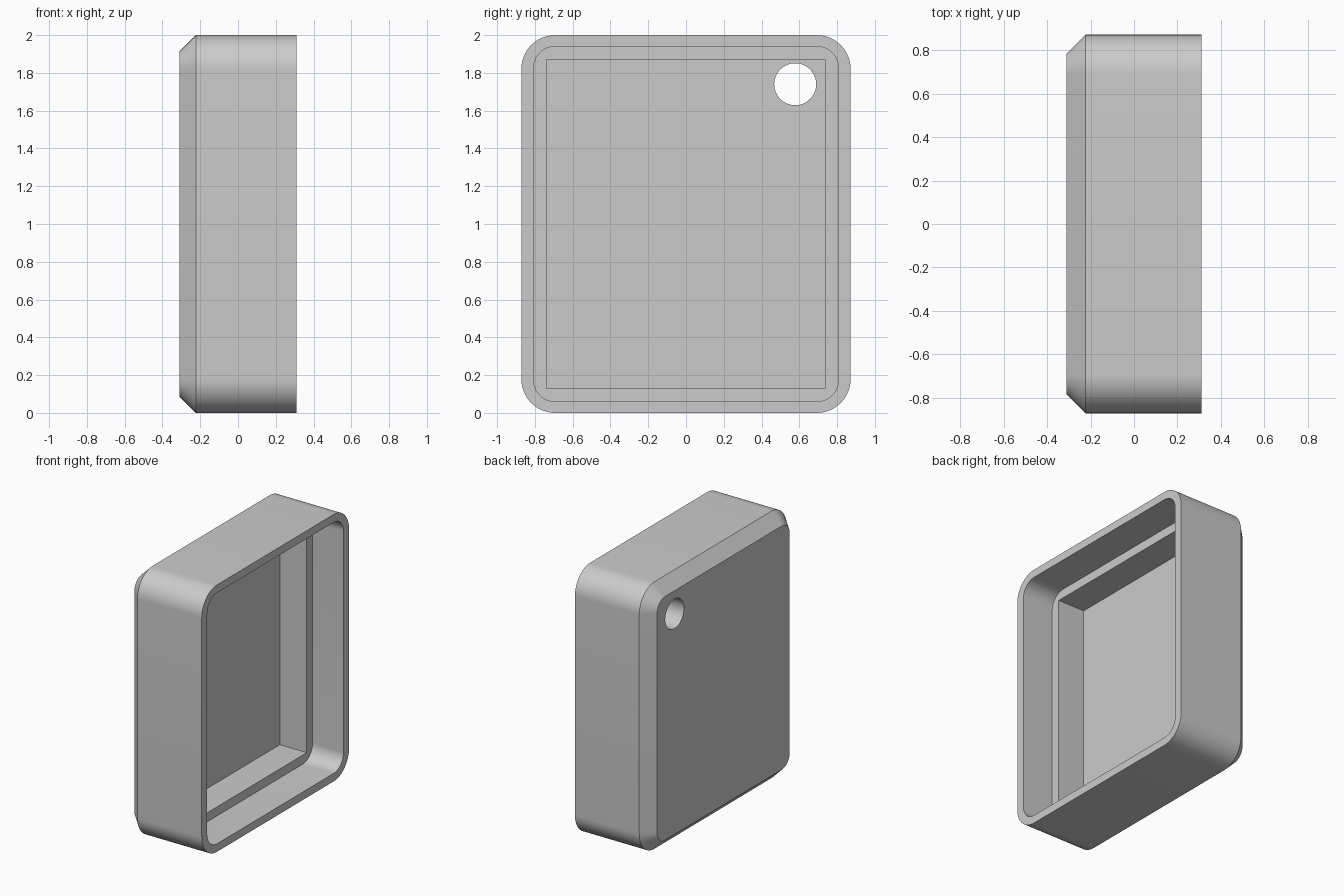
import bpy, bmesh, math

if "Cube" in bpy.data.objects:
    bpy.data.objects.remove(bpy.data.objects["Cube"])

SEG = 16  # steps per rounded corner


def rounded_ring(bm, x, half_y, half_z, r):
    """Rounded rectangle in the YZ plane, centred on z = 1."""
    ring = []
    for k, (sy, sz) in enumerate([(1, 1), (-1, 1), (-1, -1), (1, -1)]):
        for i in range(SEG + 1 if r else 1):
            a = math.pi / 2 * (k + i / SEG)
            ring.append(bm.verts.new((x, sy * (half_y - r) + r * math.cos(a),
                                      1 + sz * (half_z - r) + r * math.sin(a))))
    return ring


def loft(name, sections):
    """Closed solid through a stack of rounded rectangles (x, half_y, half_z, r)."""
    bm = bmesh.new()
    rings = [rounded_ring(bm, *s) for s in sections]
    bm.faces.new(rings[0])
    bm.faces.new(rings[-1])
    for a, b in zip(rings, rings[1:]):
        for i in range(len(a)):
            j = (i + 1) % len(a)
            bm.faces.new((a[i], a[j], b[j], b[i]))
    bmesh.ops.recalc_face_normals(bm, faces=bm.faces)
    mesh = bpy.data.meshes.new(name)
    bm.to_mesh(mesh)
    bm.free()
    ob = bpy.data.objects.new(name, mesh)
    bpy.context.collection.objects.link(ob)
    return ob


# Outer shell with a chamfered back edge
case = loft("case", [(-0.31, 0.785, 0.913, 0.093),
                     (-0.223, 0.872, 1.0, 0.18),
                     (0.31, 0.872, 1.0, 0.18)])
grey = bpy.data.materials.new("grey")
grey.diffuse_color = (0.6, 0.6, 0.6, 1)
grey.use_nodes = True
grey.node_tree.nodes["Principled BSDF"].inputs["Base Color"].default_value = grey.diffuse_color
case.data.materials.append(grey)

# Rounded recess at the opening, then a deeper square-cornered pocket
recess = loft("recess_cutter", [(0.053, 0.807, 0.94, 0.115), (0.5, 0.807, 0.94, 0.115)])
pocket = loft("pocket_cutter", [(-0.17, 0.738, 0.872, 0), (0.4, 0.738, 0.872, 0)])

# Round hole through the back panel
bpy.ops.mesh.primitive_cylinder_add(vertices=64, radius=0.111, depth=0.4,
                                    location=(-0.3, 0.578, 1.74),
                                    rotation=(0, math.pi / 2, 0))
hole = bpy.context.object
hole.name = "hole_cutter"

# Cut and apply
bpy.ops.object.select_all(action='DESELECT')
case.select_set(True)
bpy.context.view_layer.objects.active = case
for cutter in (recess, pocket, hole):
    cutter.hide_render = True
    mod = case.modifiers.new(cutter.name, 'BOOLEAN')
    mod.operation = 'DIFFERENCE'
    mod.solver = 'EXACT'
    mod.object = cutter
    bpy.ops.object.modifier_apply(modifier=mod.name)
    bpy.data.objects.remove(cutter)

bpy.ops.object.shade_smooth_by_angle(angle=math.radians(30))
